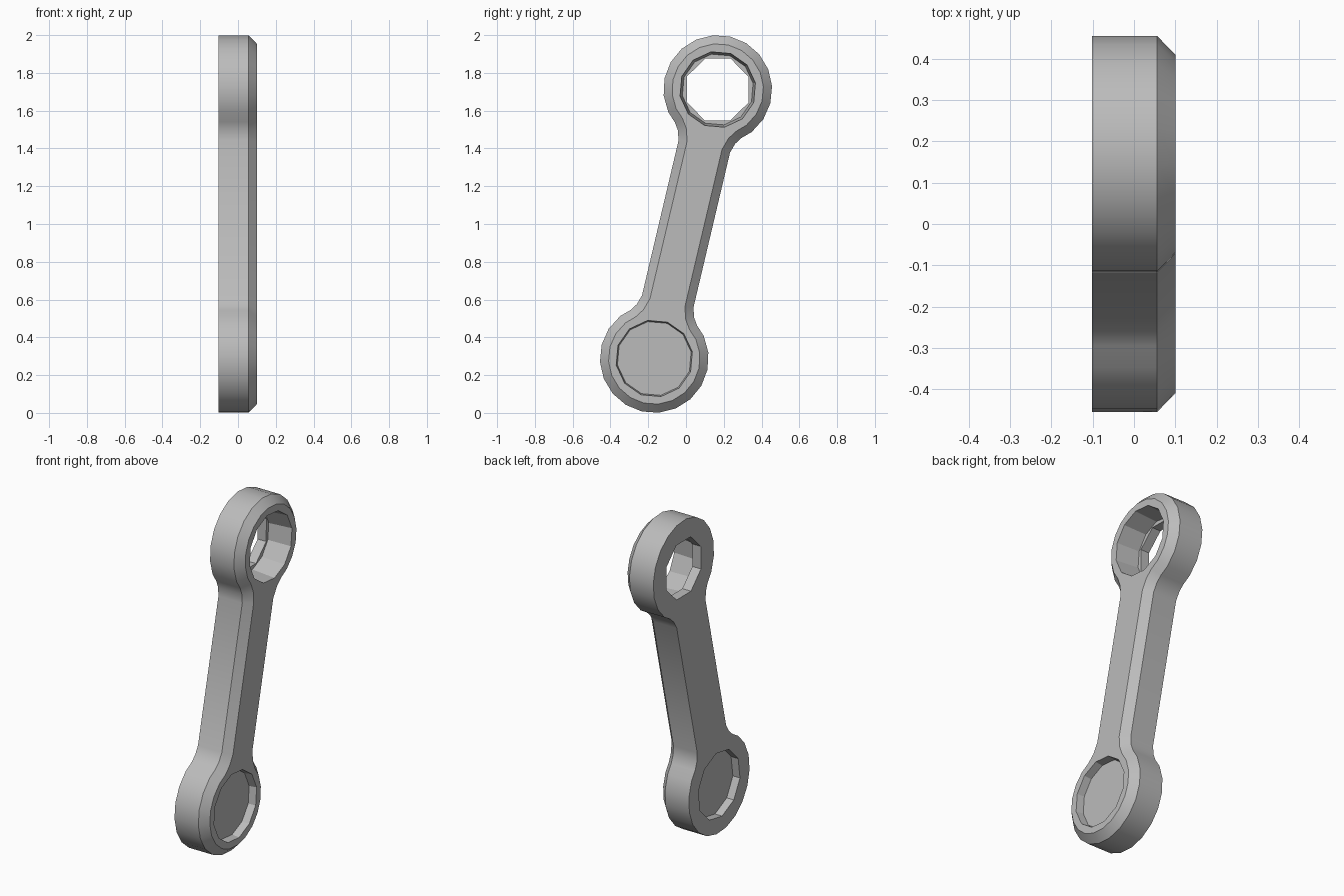
import bpy, bmesh, math
from mathutils import Vector

cube = bpy.data.objects.get("Cube")
if cube:
    bpy.data.objects.remove(cube)

LOW = Vector((-0.168, 0.288))     # lower head centre (y, z)
TOP = Vector((0.168, 1.712))      # upper head centre
RADIUS, HALF_WIDTH, BEVEL = 0.288, 0.14, 0.045
BACK, RIM, FRONT = -0.102, 0.056, 0.1

steel = bpy.data.materials.new("grey steel")
steel.use_nodes = True
grey = (0.5, 0.5, 0.5, 1)
steel.diffuse_color = grey
steel.node_tree.nodes["Principled BSDF"].inputs["Base Color"].default_value = grey


def loft(name, rings):
    """Closed solid through matching rings of 3D points."""
    bm = bmesh.new()
    loops = [[bm.verts.new(p) for p in ring] for ring in rings]
    for a, b in zip(loops, loops[1:]):
        for i in range(len(a)):
            j = (i + 1) % len(a)
            bm.faces.new((a[i], a[j], b[j], b[i]))
    bm.faces.new(loops[0])
    bm.faces.new(loops[-1])
    bmesh.ops.recalc_face_normals(bm, faces=bm.faces)
    mesh = bpy.data.meshes.new(name)
    bm.to_mesh(mesh)
    bm.free()
    obj = bpy.data.objects.new(name, mesh)
    bpy.context.collection.objects.link(obj)
    mesh.materials.append(steel)
    return obj


def head_end(centre, along):
    """Round head with a curved neck that runs into the shank."""
    side = Vector((-along.y, along.x))
    start, steps = math.radians(52), 14
    neck = [(0.31, HALF_WIDTH), (0.258, 0.156), (0.22, 0.182)]
    arc = [start + (2 * math.pi - 2 * start) * i / steps for i in range(steps + 1)]
    local = neck + [(RADIUS * math.cos(a), RADIUS * math.sin(a)) for a in arc]
    local += [(u, -v) for u, v in reversed(neck)]
    return [centre + along * u + side * v for u, v in local]


def inset(points, amount):
    """Even inward offset of a counter-clockwise outline."""
    result = []
    for i, p in enumerate(points):
        a = (p - points[i - 1]).normalized()
        b = (points[(i + 1) % len(points)] - p).normalized()
        na, nb = Vector((-a.y, a.x)), Vector((-b.y, b.x))
        result.append(p + (na + nb) * amount / (1 + na.dot(nb)))
    return result


def at_depth(points, x):
    return [(x, p.x, p.y) for p in points]


def cutter(centre, sides, turn, *sections):
    """Faceted bore given by (x, radius) sections."""
    angles = [math.radians(turn) + 2 * math.pi * i / sides for i in range(sides)]
    rings = [[(x, centre.x + r * math.cos(a), centre.y + r * math.sin(a))
              for a in angles] for x, r in sections]
    return loft("bore_cutter", rings)


# Link body with bevelled front rim
axis = (TOP - LOW).normalized()
outline = head_end(LOW, axis) + head_end(TOP, -axis)
link = loft("link_body", [at_depth(outline, BACK), at_depth(outline, RIM),
                          at_depth(inset(outline, BEVEL), FRONT)])

# Stepped through hole above, shallow recess on both faces below
cutters = [
    cutter(TOP, 12, 10, (-0.045, 0.19), (0.15, 0.207)),
    cutter(TOP, 8, 22, (-0.2, 0.177), (0.0, 0.177)),
    cutter(LOW, 12, 10, (0.055, 0.198), (0.15, 0.212)),
    cutter(LOW, 10, 10, (-0.2, 0.2), (-0.055, 0.2)),
]
bpy.context.view_layer.objects.active = link
for tool in cutters:
    tool.hide_render = True
    mod = link.modifiers.new("bore", 'BOOLEAN')
    mod.operation, mod.solver, mod.object = 'DIFFERENCE', 'EXACT', tool
    bpy.ops.object.modifier_apply(modifier=mod.name)
    bpy.data.objects.remove(tool)

# Smooth round walls, sharp rims
for obj in bpy.context.selected_objects:
    obj.select_set(False)
link.select_set(True)
bpy.ops.object.shade_smooth_by_angle(angle=math.radians(29))
